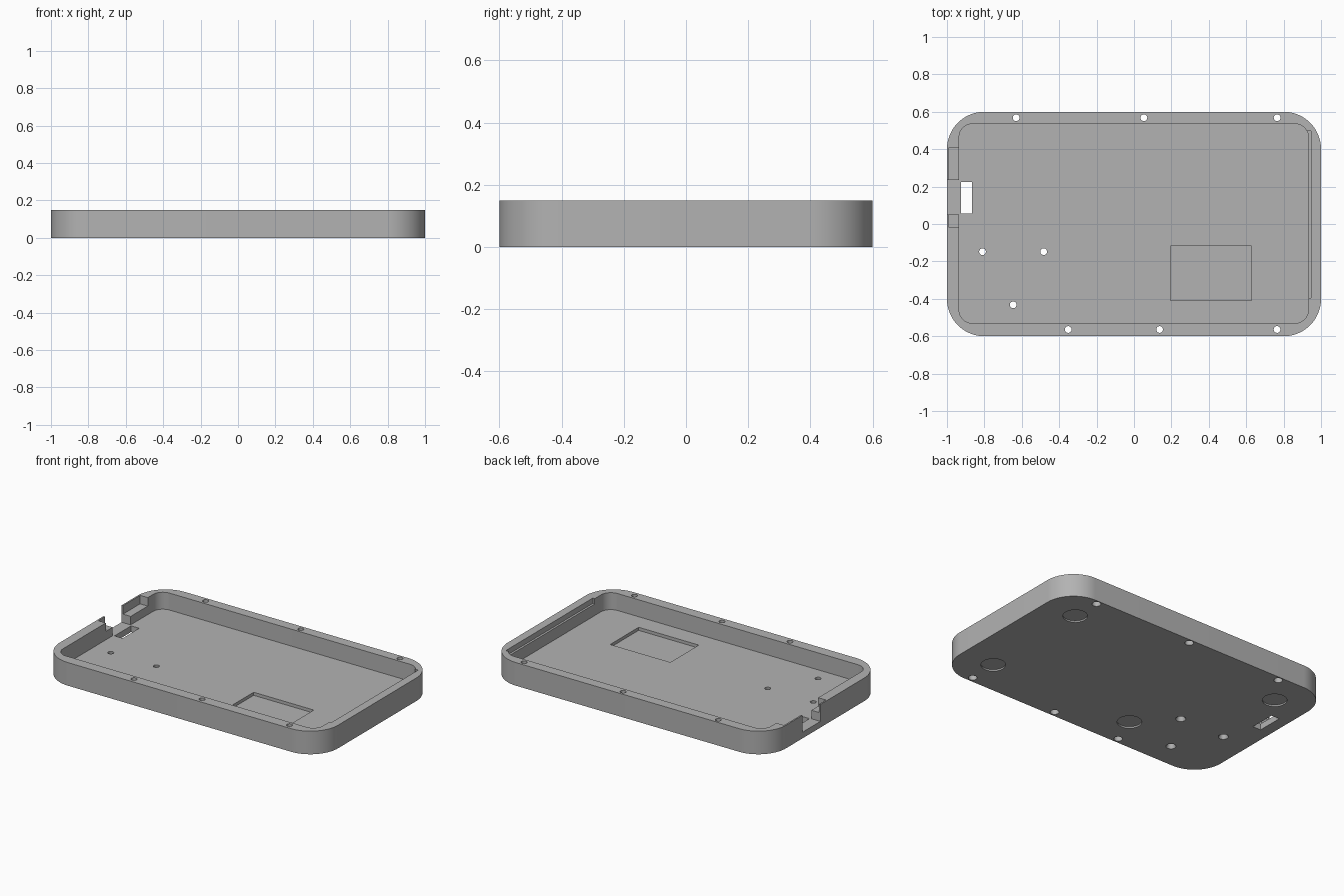
import bpy
import math

HEIGHT = 0.15
FLOOR = 0.04
OVER = 0.2  # cutters rise past the rim

if "Cube" in bpy.data.objects:
    bpy.data.objects.remove(bpy.data.objects["Cube"], do_unlink=True)

grey = bpy.data.materials.new("case_grey")
grey.use_nodes = True
grey.diffuse_color = (0.45, 0.45, 0.45, 1)
grey.node_tree.nodes["Principled BSDF"].inputs["Base Color"].default_value = (0.45, 0.45, 0.45, 1)


def loft(name, rings):
    """Closed solid through rings of matching points, bottom to top."""
    n = len(rings[0])
    verts = [p for ring in rings for p in ring]
    faces = [list(range(n))[::-1], [len(verts) - n + i for i in range(n)]]
    for r in range(len(rings) - 1):
        for i in range(n):
            a, b = r * n + i, r * n + (i + 1) % n
            faces.append([a, b, b + n, a + n])
    mesh = bpy.data.meshes.new(name)
    mesh.from_pydata(verts, [], faces)
    mesh.materials.append(grey)
    obj = bpy.data.objects.new(name, mesh)
    bpy.context.collection.objects.link(obj)
    return obj


def slab(name, x0, x1, y0, y1, z0, z1, radius=0, steps=16):
    """Upright block, with rounded corners if a radius is given."""
    corners = [(x1, y1, -1, -1), (x0, y1, 1, -1), (x0, y0, 1, 1), (x1, y0, -1, 1)]
    outline = []
    for q, (x, y, sx, sy) in enumerate(corners):
        for i in range(steps + 1 if radius else 1):
            a = math.pi / 2 * (q + i / steps)
            outline.append((x + radius * (sx + math.cos(a)), y + radius * (sy + math.sin(a))))
    return loft(name, [[(x, y, z) for x, y in outline] for z in (z0, z1)])


def turned(name, x, y, profile, sides=32):
    """Round solid from (radius, height) pairs."""
    angles = [math.tau * i / sides for i in range(sides)]
    return loft(name, [[(x + r * math.cos(a), y + r * math.sin(a), z) for a in angles]
                       for r, z in profile])


def carve(target, cutter):
    mod = target.modifiers.new("cut", "BOOLEAN")
    mod.operation = "DIFFERENCE"
    mod.solver = "EXACT"
    mod.object = cutter
    bpy.context.view_layer.objects.active = target
    bpy.ops.object.modifier_apply(modifier=mod.name)
    bpy.data.objects.remove(cutter, do_unlink=True)


# Rounded tray body and its cavity
case = slab("case_tray", -1, 1, -0.6, 0.6, 0, HEIGHT, 0.2, 24)
carve(case, slab("cavity", -0.935, 0.932, -0.53, 0.535, FLOOR, OVER, 0.07))

# Connector notch through the right wall, with pockets either side
carve(case, slab("wall_pockets", -0.99, -0.9, -0.02, 0.41, 0.095, OVER))
carve(case, slab("wall_notch", -1.1, -0.9, 0.05, 0.235, FLOOR, OVER))

# Long ledge in the left wall
carve(case, slab("wall_ledge", 0.9, 0.946, -0.395, 0.497, 0.115, OVER))

# Floor recess and through slot
carve(case, slab("floor_recess", 0.195, 0.627, -0.41, -0.118, 0.02, 0.1))
carve(case, slab("floor_slot", -0.925, -0.867, 0.055, 0.225, -0.1, 0.1))

# Rim screw holes with wide bores underneath
for x, y in [(-0.63, 0.568), (0.053, 0.568), (0.765, 0.568),
             (-0.352, -0.564), (0.137, -0.564), (0.765, -0.564)]:
    carve(case, turned("rim_hole", x, y, [(0.026, -0.05), (0.026, 0.05), (0.018, 0.05), (0.018, OVER)]))

# Countersunk floor holes
for x, y in [(-0.81, -0.148), (-0.483, -0.148), (-0.646, -0.432)]:
    carve(case, turned("floor_hole", x, y, [(0.03, -0.05), (0.03, 0), (0.018, 0.025), (0.018, 0.1)]))

# Shallow round seats for feet
for x, y in [(0.77, 0.38), (0.77, -0.37), (-0.275, -0.37), (-0.765, 0.375)]:
    carve(case, turned("foot_seat", x, y, [(0.073, -0.05), (0.073, 0.01)], 48))

# Smooth round walls, sharp edges
bpy.ops.object.select_all(action="DESELECT")
case.select_set(True)
bpy.context.view_layer.objects.active = case
bpy.ops.object.shade_smooth_by_angle(angle=math.radians(30))
